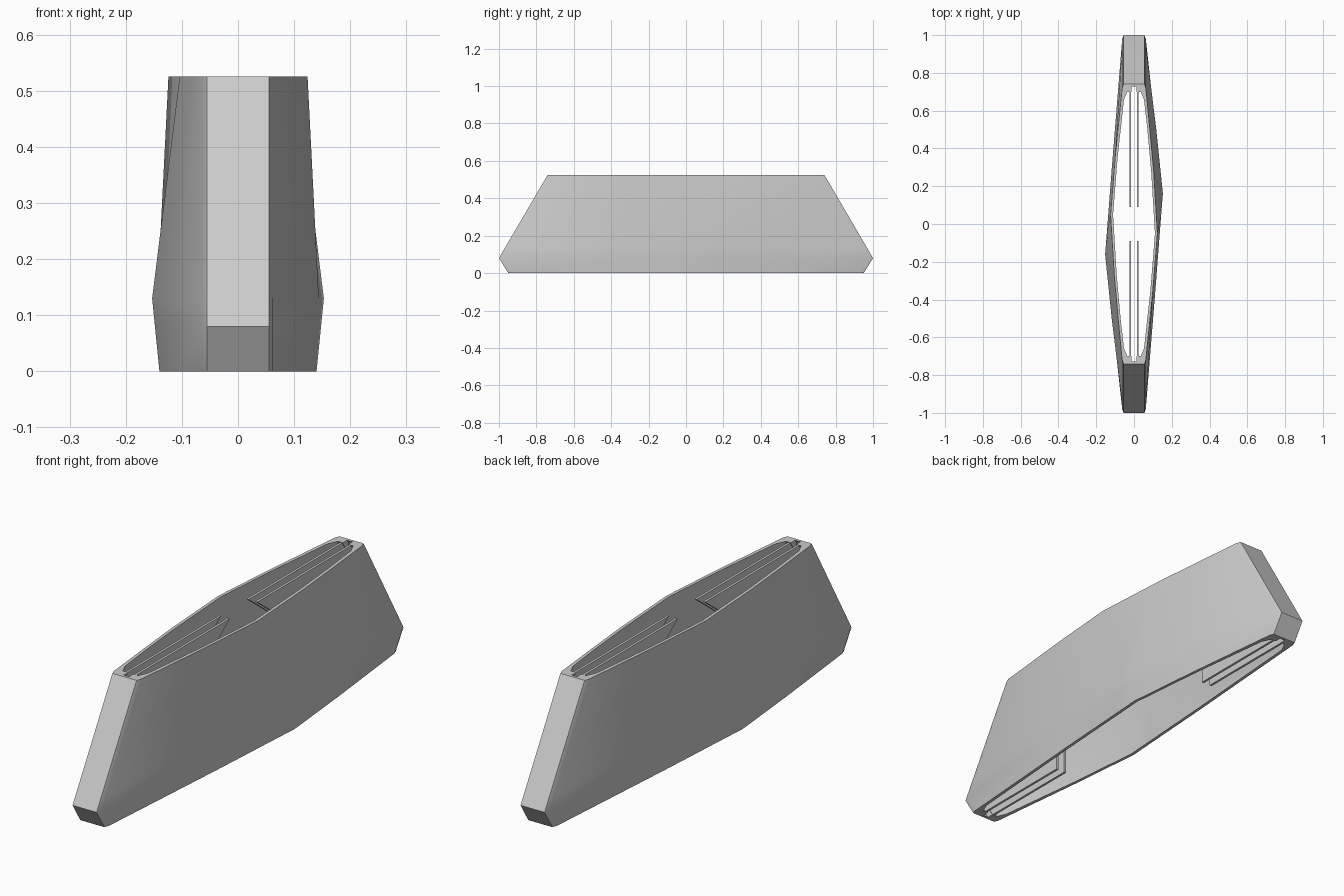
import bpy, bmesh

if "Cube" in bpy.data.objects:
    bpy.data.objects.remove(bpy.data.objects["Cube"])

grey = bpy.data.materials.new("light grey")
grey.diffuse_color = (0.6, 0.6, 0.6, 1)
grey.use_nodes = True
grey.node_tree.nodes["Principled BSDF"].inputs["Base Color"].default_value = grey.diffuse_color


def finish(bm, name):
    bmesh.ops.remove_doubles(bm, verts=bm.verts, dist=1e-5)
    bmesh.ops.recalc_face_normals(bm, faces=bm.faces)
    me = bpy.data.meshes.new(name)
    bm.to_mesh(me)
    bm.free()
    me.materials.append(grey)
    ob = bpy.data.objects.new(name, me)
    bpy.context.collection.objects.link(ob)
    bpy.ops.object.select_all(action='DESELECT')
    bpy.context.view_layer.objects.active = ob
    ob.select_set(True)
    bpy.ops.object.shade_smooth_by_angle()
    return ob


# Section levels: height, end reach, side bulge points (y, x) for the +x side
WALL = 0.013
LEVELS = [
    (0.0, 0.95, [(-.29, .110), (.05, .132), (.17, .140), (.5, .109)]),
    (0.08, 1.0, [(-.29, .115), (.05, .140), (.17, .148), (.5, .115)]),
    (0.13, 0.971, [(-.29, .118), (.05, .144), (.16, .153), (.5, .118)]),
    (0.525, 0.74, [(-.35, .100), (-.05, .124), (.28, .104), (.5, .084)]),
]


def turned(side):
    """Close a loop by turning one side half a revolution."""
    return side + [(-x, -y) for x, y in side]


def section(e, mids):
    a, b = (.055, -e), (.0625, -e + .02)
    outer = [a, a, a, b] + [(x, y) for y, x in mids]
    outer += [(b[0], -b[1])] + [(a[0], -a[1])] * 3
    # Inner loop has a narrow slot and chamfered corners at each end
    end = [(.012, -e + .012), (.012, -e + .04), (.035, -e + .04), (.053, -e + .08)]
    inner = end + [(x - WALL, y) for y, x in mids]
    inner += [(x, -y) for x, y in reversed(end)]
    return turned(outer), turned(inner)


# Hollow sleeve, open at top and bottom
bm = bmesh.new()
outer_rings, inner_rings = [], []
for z, e, mids in LEVELS:
    o, i = section(e, mids)
    outer_rings.append([bm.verts.new((x, y, z)) for x, y in o])
    inner_rings.append([bm.verts.new((x, y, z)) for x, y in i])


def bridge(r, s):
    for k in range(len(r)):
        n = (k + 1) % len(r)
        if (r[k].co - r[n].co).length < 1e-6 and (s[k].co - s[n].co).length < 1e-6:
            continue
        if (r[k].co - r[n].co).length < 1e-6:
            bm.faces.new((r[k], s[n], s[k]))
            r[n] = r[k]
        else:
            bm.faces.new((r[k], r[n], s[n], s[k]))


for rings in (outer_rings, inner_rings):
    for lo, hi in zip(rings, rings[1:]):
        bridge(lo, hi)
bridge(outer_rings[0], inner_rings[0])
bridge(outer_rings[-1], inner_rings[-1])
finish(bm, "sleeve")

# Thin paired guide plates reaching inward from both ends
PLATE = [(.09, .523), (.46, .24), (.46, .002), (.92, .002), (.97, .08),
         (.94, .13), (.712, .523)]
for end, sy in (("front", -1), ("back", 1)):
    for side, cx in (("left", -.02), ("right", .02)):
        bm = bmesh.new()
        f = bm.faces.new([bm.verts.new((cx - .005, sy * y, z)) for y, z in PLATE])
        ext = bmesh.ops.extrude_face_region(bm, geom=[f])
        for v in ext["geom"]:
            if isinstance(v, bmesh.types.BMVert):
                v.co.x += .01
        finish(bm, f"{end}_{side}_guide_plate")
